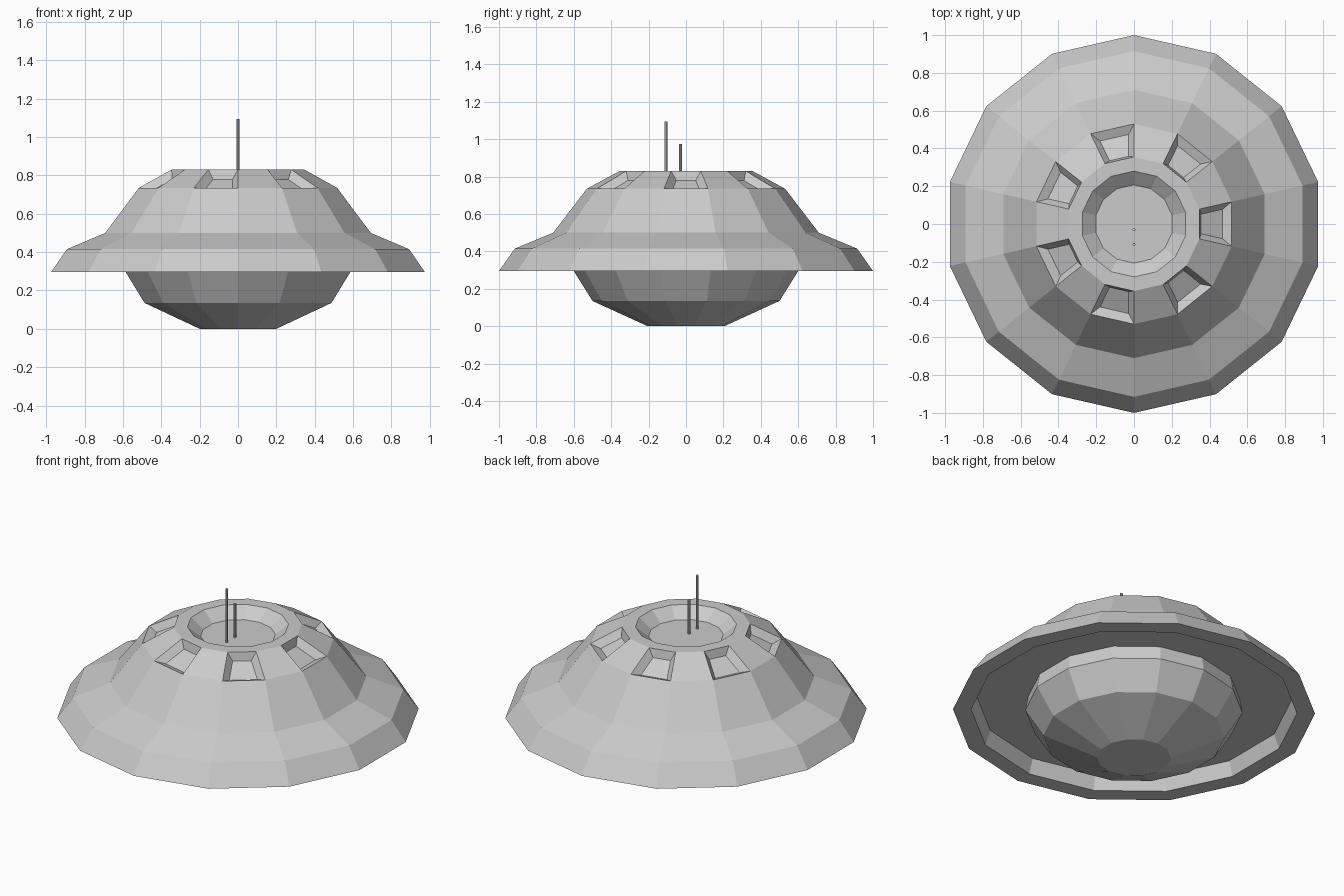
import bpy, bmesh, math

if "Cube" in bpy.data.objects:
    bpy.data.objects.remove(bpy.data.objects["Cube"])

SIDES = 14


def finish(bm, name):
    mesh = bpy.data.meshes.new(name)
    bmesh.ops.recalc_face_normals(bm, faces=bm.faces)
    bm.to_mesh(mesh)
    bm.free()
    obj = bpy.data.objects.new(name, mesh)
    bpy.context.collection.objects.link(obj)
    return obj


def lathe(profile, cap_first=False, cap_last=False):
    """Flat-sided turned form; a vertex points along +y. Returns bmesh and its bands."""
    bm = bmesh.new()
    rings = []
    for r, z in profile:
        angles = [math.pi / 2 + math.tau * i / SIDES for i in range(SIDES)]
        rings.append([bm.verts.new((r * math.cos(a), r * math.sin(a), z)) for a in angles])
    bands = []
    for a, b in zip(rings, rings[1:]):
        bands.append([bm.faces.new((a[i], a[(i + 1) % SIDES], b[(i + 1) % SIDES], b[i]))
                      for i in range(SIDES)])
    if cap_first:
        bm.faces.new(rings[0][::-1])
    if cap_last:
        bm.faces.new(rings[-1])
    bm.normal_update()
    return bm, bands


# Upper saucer shell: ceiling underneath, rim, dome and sunken top basin
shell_profile = [(0.585, 0.38), (0.87, 0.38), (0.90, 0.295), (1.0, 0.295),
                 (0.915, 0.415), (0.71, 0.50), (0.53, 0.735), (0.355, 0.83),
                 (0.28, 0.83), (0.207, 0.77)]
bm, bands = lathe(shell_profile, cap_last=True)

# Recessed windows on every other face of the upper dome band
step = math.tau / 7
windows = []
for f in bands[6]:
    c = f.calc_center_median()
    turn = math.atan2(c.y, c.x) / step
    if abs(turn - round(turn)) < 0.1:
        windows.append(f)
bmesh.ops.inset_individual(bm, faces=windows, thickness=0.033, depth=-0.04,
                           use_even_offset=True)
finish(bm, "saucer_shell")

# Lower hull bowl
bm, _ = lathe([(0.205, 0.0), (0.50, 0.135), (0.60, 0.295), (0.585, 0.38)], cap_first=True)
finish(bm, "lower_hull")

# Two thin antennas standing in the basin
for name, y, top in (("tall_antenna", -0.108, 1.095), ("short_antenna", -0.03, 0.975)):
    base = 0.765
    bpy.ops.mesh.primitive_cylinder_add(vertices=8, radius=0.008, depth=top - base,
                                        location=(0, y, (top + base) / 2))
    bpy.context.object.name = name
